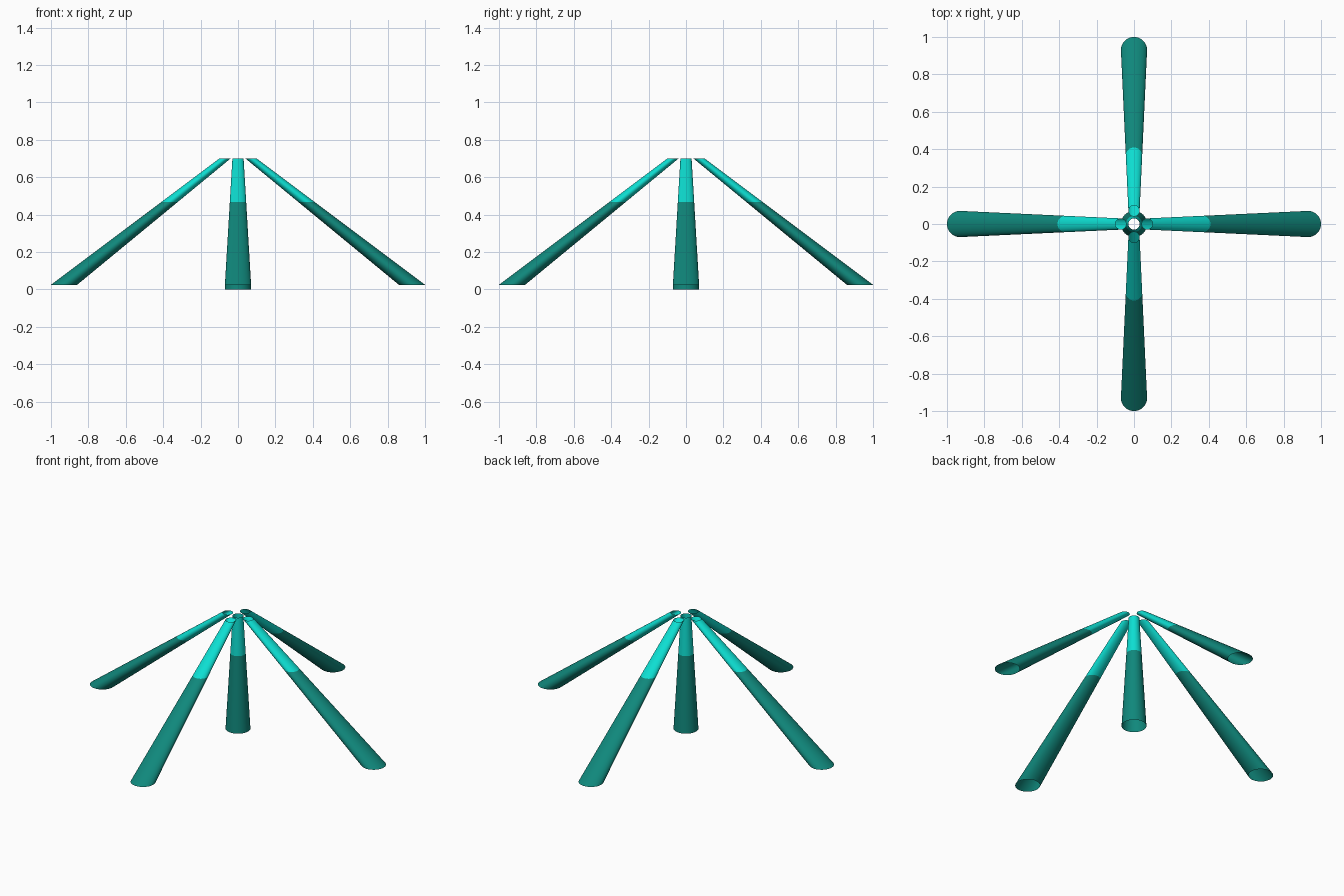
import bpy, bmesh, math

if "Cube" in bpy.data.objects:
    bpy.data.objects.remove(bpy.data.objects["Cube"])


def material(name, rgb):
    m = bpy.data.materials.new(name)
    m.diffuse_color = (*rgb, 1)
    m.use_nodes = True
    m.node_tree.nodes["Principled BSDF"].inputs["Base Color"].default_value = m.diffuse_color
    return m


TEAL = material("dark teal", (0.005, 0.245, 0.200))
AQUA = material("bright turquoise", (0.004, 0.730, 0.640))
SIDES = 32
COLOUR_BREAK = 0.468


def tube(name, top, bottom):
    """Open tapered tube with level rims; each end is (offset, height, radius)."""
    t = (top[1] - COLOUR_BREAK) / (top[1] - bottom[1])
    middle = tuple(a + (b - a) * t for a, b in zip(top, bottom))
    bm = bmesh.new()
    rings = []
    for offset, z, r in (bottom, middle, top):
        rings.append([bm.verts.new((offset + r * math.cos(2 * math.pi * i / SIDES),
                                    r * math.sin(2 * math.pi * i / SIDES), z))
                      for i in range(SIDES)])
    # dark lower band, bright upper band
    for band in range(2):
        low, high = rings[band], rings[band + 1]
        for i in range(SIDES):
            j = (i + 1) % SIDES
            f = bm.faces.new((low[i], low[j], high[j], high[i]))
            f.material_index = band
            f.smooth = True
    mesh = bpy.data.meshes.new(name)
    bm.to_mesh(mesh)
    bm.free()
    mesh.materials.append(TEAL)
    mesh.materials.append(AQUA)
    obj = bpy.data.objects.new(name, mesh)
    bpy.context.collection.objects.link(obj)
    return obj


# upright centre tube
tube("centre_tube", (0, 0.70, 0.03), (0, 0, 0.07))

# four splayed tubes around it
for k, side in enumerate(("right", "back", "left", "front")):
    leg = tube(side + "_splayed_tube", (0.07, 0.70, 0.03), (0.93, 0.025, 0.07))
    leg.rotation_euler.z = k * math.pi / 2
